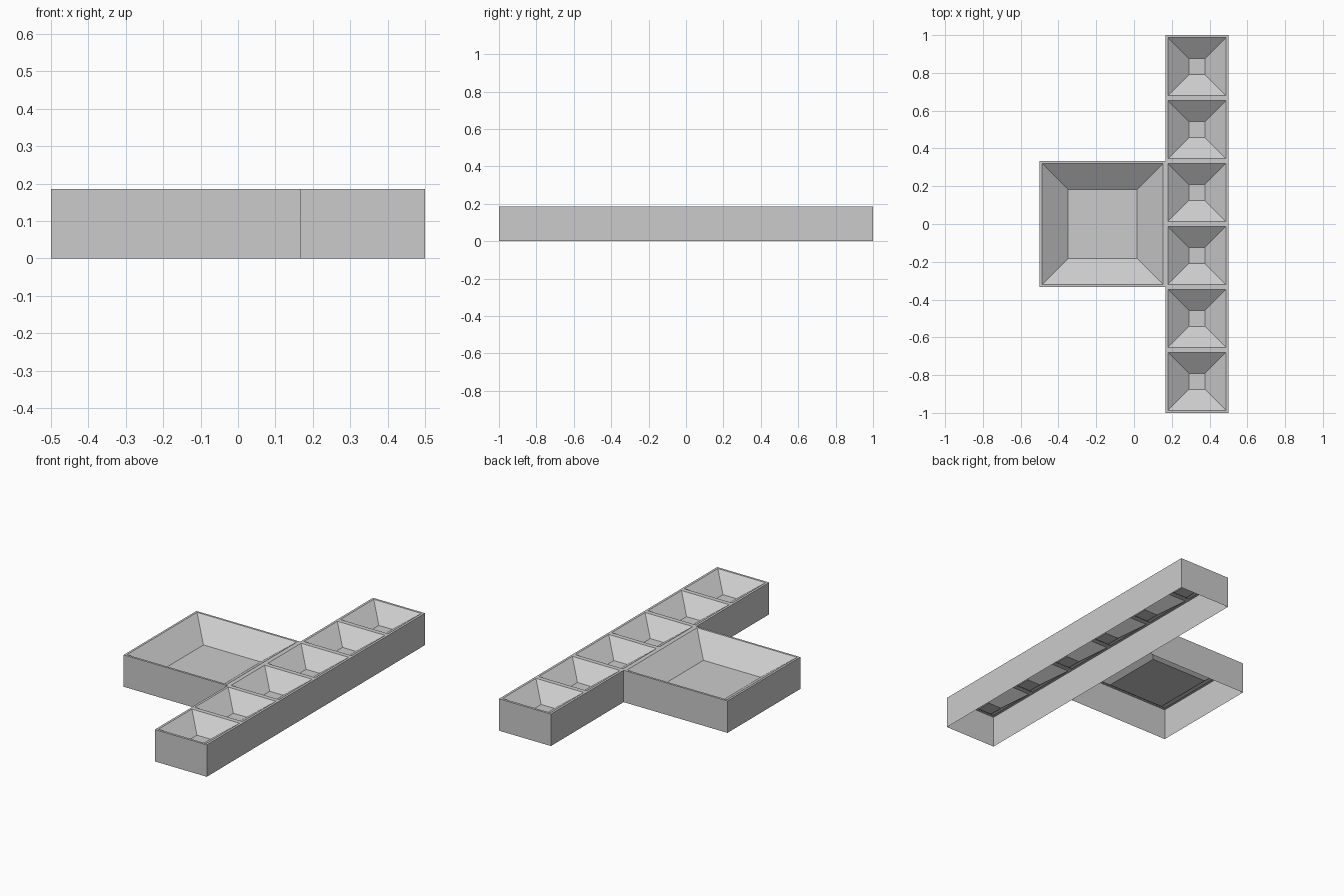
import bpy, bmesh

if "Cube" in bpy.data.objects:
    bpy.data.objects.remove(bpy.data.objects["Cube"])

HEIGHT = 0.185


def make_tray(name, x0, x1, y0, y1, cells, rim, slope, depth):
    """Open-bottomed shell whose top is a row of funnel-shaped pits."""
    bm = bmesh.new()
    # Top sheet, divided into one quad per pit along y
    rows = []
    for i in range(cells + 1):
        y = y0 + (y1 - y0) * i / cells
        rows.append([bm.verts.new((x, y, HEIGHT)) for x in (x0, x1)])
    pits = [bm.faces.new((a[0], a[1], b[1], b[0])) for a, b in zip(rows, rows[1:])]
    bm.normal_update()
    # Side walls, dropped to the ground and left open underneath
    border = [e for e in bm.edges if e.is_boundary]
    walls = bmesh.ops.extrude_edge_only(bm, edges=border)["geom"]
    for v in walls:
        if isinstance(v, bmesh.types.BMVert):
            v.co.z = 0
    bm.normal_update()
    # Flat rim, then sloping pit sides down to a small floor
    bmesh.ops.inset_individual(bm, faces=pits, thickness=rim, use_even_offset=True)
    bmesh.ops.inset_individual(bm, faces=pits, thickness=slope, use_even_offset=True)
    for f in pits:
        for v in f.verts:
            v.co.z = HEIGHT - depth
    bmesh.ops.recalc_face_normals(bm, faces=bm.faces[:])
    # Keep the top side facing up
    bm.normal_update()
    if pits[0].normal.z < 0:
        bmesh.ops.reverse_faces(bm, faces=bm.faces[:])
    mesh = bpy.data.meshes.new(name)
    bm.to_mesh(mesh)
    bm.free()
    obj = bpy.data.objects.new(name, mesh)
    bpy.context.collection.objects.link(obj)
    return obj


# Long strip with six small pits
make_tray("pit_strip", 1 / 6, 0.5, -1, 1, 6, 0.0135, 0.11, 0.08)
# Square block with one large pit
make_tray("square_pit", -0.5, 1 / 6, -1 / 3, 1 / 3, 1, 0.0125, 0.137, 0.10)
